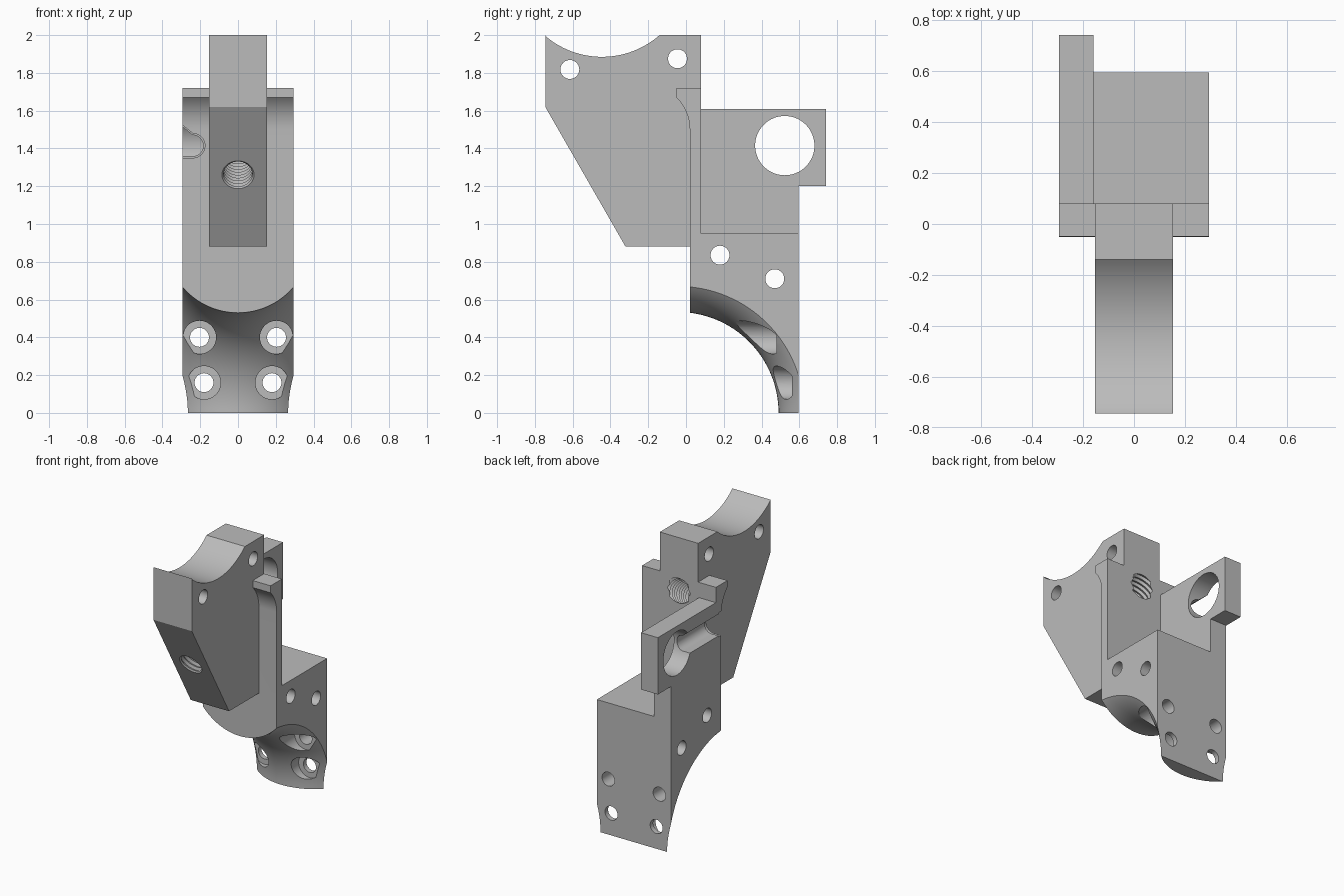
import bpy, bmesh
from math import sin, cos, pi, sqrt, radians
from mathutils import Vector

cube = bpy.data.objects.get("Cube")
if cube:
    bpy.data.objects.remove(cube, do_unlink=True)

grey = bpy.data.materials.new("plain_grey")
grey.use_nodes = True
COLOUR = (0.5, 0.5, 0.5, 1)
grey.diffuse_color = COLOUR
for node in grey.node_tree.nodes:
    if node.type == 'BSDF_PRINCIPLED':
        node.inputs["Base Color"].default_value = COLOUR


def finish(name, bm):
    bmesh.ops.recalc_face_normals(bm, faces=bm.faces)
    mesh = bpy.data.meshes.new(name)
    bm.to_mesh(mesh)
    bm.free()
    mesh.materials.append(grey)
    obj = bpy.data.objects.new(name, mesh)
    bpy.context.scene.collection.objects.link(obj)
    return obj


def skin(name, rings):
    """Closed solid through a list of equal-length rings."""
    bm = bmesh.new()
    loops = [[bm.verts.new(p) for p in ring] for ring in rings]
    n = len(loops[0])
    for a, b in zip(loops, loops[1:]):
        for i in range(n):
            j = (i + 1) % n
            bm.faces.new((a[i], a[j], b[j], b[i]))
    bm.faces.new(loops[0][::-1])
    bm.faces.new(loops[-1])
    return finish(name, bm)


def prism_x(name, pts, a, b):
    return skin(name, [[(t, y, z) for y, z in pts] for t in (a, b)])


def prism_y(name, pts, a, b):
    return skin(name, [[(x, t, z) for x, z in pts] for t in (a, b)])


def revolve(name, profile, origin, axis, seg=48):
    """Turn (radius, distance) pairs about an axis."""
    rot = Vector(axis).to_track_quat('Z', 'Y')
    circle = [2 * pi * i / seg for i in range(seg)]
    return skin(name, [[Vector(origin) + rot @ Vector((r * cos(t), r * sin(t), h))
                        for t in circle] for r, h in profile])


def arc(cy, cz, r, start, end, n=20):
    return [(cy + r * cos(radians(start + (end - start) * i / n)),
             cz + r * sin(radians(start + (end - start) * i / n))) for i in range(n + 1)]


def combine(target, tool, operation):
    mod = target.modifiers.new(tool.name, 'BOOLEAN')
    mod.operation = operation
    mod.solver = 'EXACT'
    mod.object = tool
    bpy.context.view_layer.objects.active = target
    bpy.ops.object.modifier_apply(modifier=mod.name)
    bpy.data.objects.remove(tool, do_unlink=True)


W = 0.295          # half width of the body
BACK = 0.08        # rear face of the upright

# Upright with hooked lip, and rear mounting block
hook = arc(-0.22, 1.5, 0.24, 0, 45, 12)
body = prism_x("bracket_body",
               [(0.02, 0)] + hook + [(-0.05, 1.72), (BACK, 1.72), (BACK, 0.95),
                                     (0.595, 0.95), (0.595, 0)], -W, W)

# Forward arm with a scooped top
scoop = arc(-0.445, 2.347, 0.462, 228.7, 311.3, 32)
scoop[0], scoop[-1] = (-0.745, 2), (-0.14, 2)
arm = prism_x("forward_arm",
              scoop + [(BACK, 2), (BACK, 0.95), (0.05, 0.88), (-0.32, 0.88), (-0.745, 1.62)],
              -0.153, 0.153)
combine(body, arm, 'UNION')

# Side plate that carries the large bore
plate = prism_x("side_plate",
                [(0.05, 0.9), (0.595, 0.9), (0.595, 1.2), (0.742, 1.2),
                 (0.742, 1.61), (0.05, 1.61)], -W, -0.16)
combine(body, plate, 'UNION')

# Saddle-shaped hollow under the front
TUBE = 0.388
stations = [-0.32 + 0.64 * i / 24 for i in range(25)]
hollow = revolve("saddle_cut",
                 [(0.534 + TUBE - sqrt(TUBE ** 2 - x * x), x) for x in stations],
                 (0, -0.044, 0), (1, 0, 0), 128)
combine(body, hollow, 'DIFFERENCE')

# Cross holes and large bore
for y, z, r, end in ((-0.615, 1.818, 0.05, 0.4), (-0.045, 1.875, 0.05, 0.4),
                     (0.18, 0.835, 0.05, 0.4), (0.47, 0.71, 0.05, 0.4),
                     (0.523, 1.415, 0.157, -0.05)):
    tool = revolve("cross_hole", [(r, 0), (r, end + 0.4)], (-0.4, y, z), (1, 0, 0), 64)
    combine(body, tool, 'DIFFERENCE')

# Counterbored screw holes
for x, z, floor in ((0.204, 0.4, 0.48), (0.18, 0.16, 0.56)):
    for side in (-1, 1):
        tool = revolve("screw_hole",
                       [(0.088, 0), (0.088, floor + 0.1), (0.05, floor + 0.1), (0.05, 0.8)],
                       (side * x, -0.1, z), (0, 1, 0))
        combine(body, tool, 'DIFFERENCE')

# Side channel running from the front face into the bore
for r, end in ((0.065, 0.05), (0.056, 0.52)):
    channel = arc(-0.24, 1.415, r, -90, 90)
    channel += [(-0.32, 1.48 + r), (-0.32, 1.415 - r)]
    combine(body, prism_y("channel", channel, -0.1, end), 'DIFFERENCE')

# Inclined threaded hole, square to the sloping face
PITCH = 0.03
thread = []
for i in range(30):
    thread += [(0.076, i * PITCH), (0.092, (i + 0.5) * PITCH)]
slope = Vector((0, cos(radians(30)), sin(radians(30))))
tool = revolve("thread", thread, Vector((0, -0.54, 1.26)) - slope * 0.08, slope, 40)
combine(body, tool, 'DIFFERENCE')

# Smooth curves, crisp edges
bpy.ops.object.select_all(action='DESELECT')
body.select_set(True)
bpy.context.view_layer.objects.active = body
bpy.ops.object.shade_smooth_by_angle(angle=radians(25))
